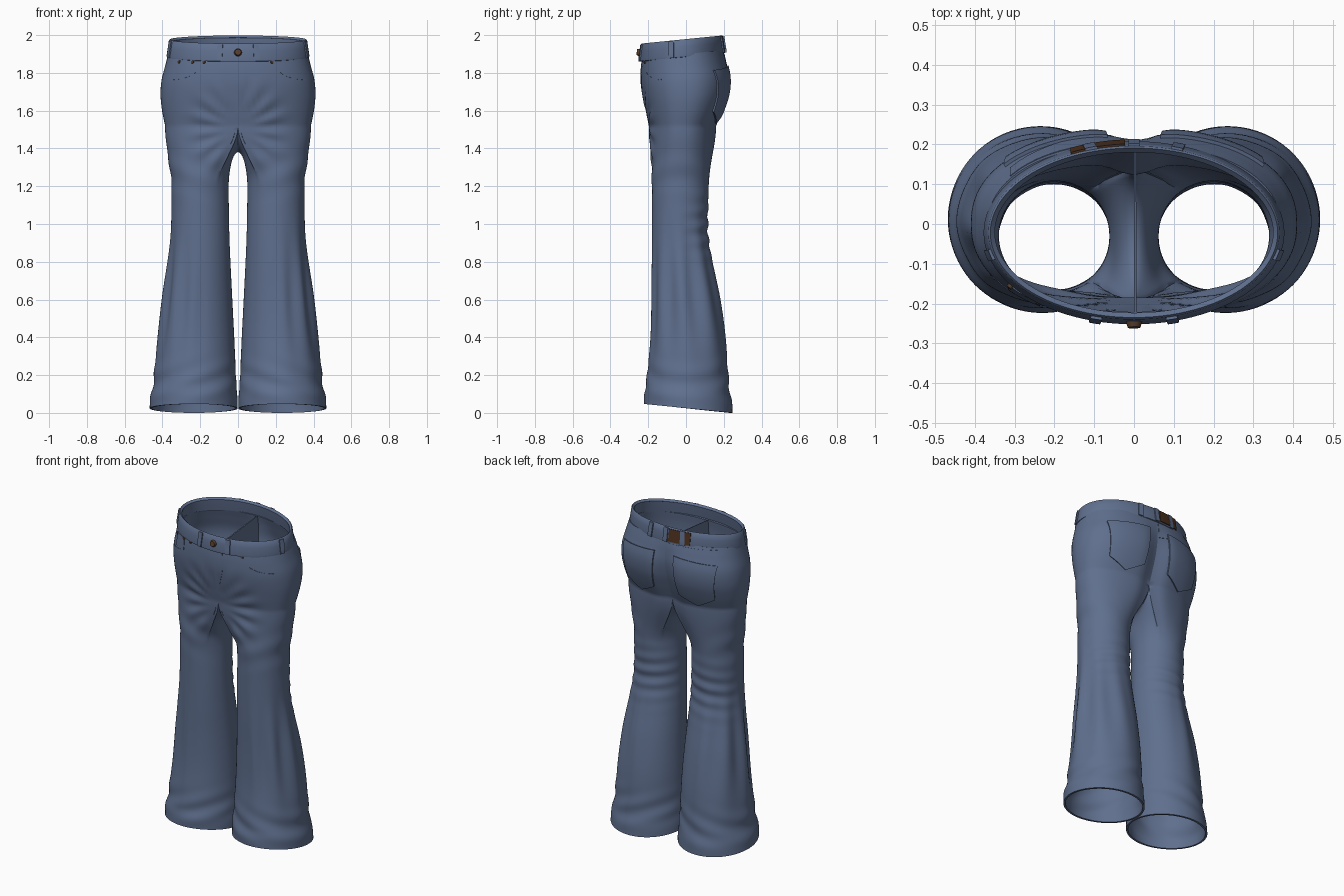
import bpy, bmesh, math
from mathutils import Vector
from mathutils.bvhtree import BVHTree

if "Cube" in bpy.data.objects:
    bpy.data.objects.remove(bpy.data.objects["Cube"])


def material(name, rgb):
    m = bpy.data.materials.new(name)
    m.use_nodes = True
    m.diffuse_color = (*rgb, 1)
    m.node_tree.nodes["Principled BSDF"].inputs["Base Color"].default_value = (*rgb, 1)
    return m


denim = material("denim blue", (0.115, 0.16, 0.27))
leather = material("brown leather", (0.07, 0.03, 0.013))
copper = material("dark copper", (0.1, 0.05, 0.025))

# Leg profile: height, outer x, inner x, front y, back y
LEG = [(0.0, .468, .002, -.222, .246), (.06, .464, .003, -.222, .243), (.12, .45, .008, -.21, .23),
       (.2, .442, .012, -.203, .223), (.4, .42, .02, -.186, .208), (.6, .395, .03, -.18, .18),
       (.8, .368, .04, -.18, .14), (.95, .354, .046, -.18, .117), (1.18, .352, .05, -.18, .12)]
# Hip profile: height, half width, front y, back y, cleft depth
HIP = [(1.52, .386, -.197, .165, .03), (1.6, .402, -.213, .2, .035), (1.68, .41, -.228, .228, .035),
       (1.76, .405, -.238, .234, .025), (1.84, .385, -.238, .215, .008), (1.9, .37, -.232, .198, 0)]
TILT = .1
ARC, INNER = 56, 28


def sample(table, z):
    """Smooth interpolation of a profile table at height z."""
    last = len(table) - 1
    i = max(k for k in range(last) if k == 0 or table[k][0] <= z)
    a, b = table[i], table[i + 1]
    p, n = table[max(i - 1, 0)], table[min(i + 2, last)]
    h = b[0] - a[0]
    t = (z - a[0]) / h
    out = []
    for c in range(1, len(a)):
        m0 = (b[c] - p[c]) / (b[0] - p[0]) * h
        m1 = (n[c] - a[c]) / (n[0] - a[0]) * h
        d = b[c] - a[c]
        out.append(a[c] + t * (m0 + t * (3 * d - 2 * m0 - m1 + t * (m0 + m1 - 2 * d))))
    return out


def bump(v, centre, width):
    return math.exp(-((v - centre) / width) ** 2)


def power(v, e):
    return math.copysign(abs(v) ** e, v)


def hip_point(z, angle):
    a, f, b, cleft = sample(HIP, z)
    x = a * power(math.cos(angle), .88) if abs(math.cos(angle)) > 1e-6 else 0
    y = (f + b) / 2 + (b - f) / 2 * power(math.sin(angle), .88)
    if y > 0:
        y -= cleft * bump(x, 0, .06)
    lift = min(max((z - 1.6) / .25, 0), 1)
    return Vector((x, y, z + TILT * y * lift))


def leg_ring(z):
    o, i, f, b = sample(LEG, z)
    spread = math.radians(125)
    angles = [spread * (2 * k / ARC - 1) for k in range(ARC + 1)]
    angles += [spread + (2 * math.pi - 2 * spread) * k / (INNER + 1) for k in range(1, INNER + 1)]
    ring = []
    for w in angles:
        x = (o + i) / 2 + (o - i) / 2 * math.cos(w)
        y = (f + b) / 2 + (b - f) / 2 * math.sin(w)
        drop = TILT * max(0, 1 - z / .5)
        ring.append(Vector((x, y, z + drop * (.25 - y))))
    return ring


def wrinkle(p):
    """Cloth folds, fading out at the centre plane."""
    x, y, z = p
    axis = Vector((x - .2, y + .03, 0))
    out = axis.normalized() if axis.length > 0 else axis
    back = max(out.y, 0)
    d = .005 * math.sin(z * 75 + x * 9) * bump(z, .98, .13) * back
    d += .008 * math.sin(math.atan2(out.y, out.x) * 9 + z * 2) * bump(z, .6, .28) * max(out.x + .3, 0)
    d += .004 * math.sin(z * 48 + x * 22) * bump(z, .17, .09)
    d += .003 * math.sin(z * 40 - x * 20) * bump(z, 1.28, .12) * max(out.x, -out.y, 0)
    q = p + out * d * min(x / .03, 1)
    # whiskers fanning out from the fly
    if y < -.05:
        r, fan = math.hypot(x, z - 1.5), math.atan2(z - 1.5, x)
        q.y += .005 * math.sin(fan * 15) * bump(r, .19, .08) * min(x / .05, 1)
    return q


def new_object(name, rings, closed, thick, offset=-1.0, mirror=False):
    """Loft rings of points, then thicken."""
    bm = bmesh.new()
    rows = [[bm.verts.new(p) for p in r] for r in rings]
    for a, b in zip(rows, rows[1:]):
        n = min(len(a), len(b))
        for i in range(n - 1 + (closed and len(a) == len(b))):
            j = (i + 1) % len(b)
            bm.faces.new((a[i], b[i], b[j], a[j]))
    return from_bmesh(name, bm, thick, offset, mirror)


def from_bmesh(name, bm, thick=0, offset=-1.0, mirror=False):
    mesh = bpy.data.meshes.new(name)
    bm.to_mesh(mesh)
    bm.free()
    obj = bpy.data.objects.new(name, mesh)
    bpy.context.collection.objects.link(obj)
    if mirror:
        obj.modifiers.new("mirror", 'MIRROR').merge_threshold = .0005
    if thick:
        s = obj.modifiers.new("thickness", 'SOLIDIFY')
        s.thickness, s.offset = thick, offset
    return obj


def finish(obj, mat, angle=40):
    bpy.ops.object.select_all(action='DESELECT')
    obj.select_set(True)
    bpy.context.view_layer.objects.active = obj
    bpy.ops.object.convert(target='MESH')
    obj.data.materials.append(mat)
    bpy.ops.object.shade_smooth_by_angle(angle=math.radians(angle))
    return obj


def tree_of(obj):
    return BVHTree.FromObject(obj, bpy.context.evaluated_depsgraph_get())


# Trouser body: hips, saddle shaped crotch and flared legs
arc = [math.pi * (k / ARC - .5) for k in range(ARC + 1)]
hips = [[hip_point(1.9 - .38 * k / 32, w) for w in arc] for k in range(33)]
seam = hips[-1]
front, rear = seam[0], seam[-1]
top = list(seam)
for k in range(1, INNER + 1):
    w = math.pi * k / (INNER + 1)
    top.append(Vector((0, (front.y + rear.y) / 2 + (rear.y - front.y) / 2 * math.cos(w),
                       front.z - .14 * math.sin(w))))
knee_top = leg_ring(1.18)
rings = hips[:-1] + [top]
for step in range(1, 25):
    t = step / 24
    ring = []
    for k, (a, b) in enumerate(zip(top, knee_top)):
        inner = math.sin(math.pi * (k - ARC) / (INNER + 1)) ** .7 if k > ARC else 0
        ease = t * t * (3 - 2 * t)
        s = (1 - inner) * ease + inner * math.sin(math.pi / 2 * t)
        h = (1 - inner) * t + inner * (1 - math.cos(math.pi / 2 * t))
        ring.append(Vector((a.x + (b.x - a.x) * s, a.y + (b.y - a.y) * ease, a.z + (b.z - a.z) * h)))
    rings.append(ring)
rings += [leg_ring(1.18 * (1 - k / 90)) for k in range(1, 91)]
rings = [[wrinkle(p) for p in r] for r in rings]
body = finish(new_object("trouser_body", rings, True, .012, mirror=True), denim, 50)
body_tree = tree_of(body)


# Waistband, tilted up toward the back
def band_ring(z, grow):
    ring = []
    for k in range(96):
        w = 2 * math.pi * k / 96
        y = -.022 + (.212 + grow) * math.sin(w)
        ring.append(Vector(((.36 + grow) * math.cos(w), y, z + TILT * y)))
    return ring


levels = [(1.979, .001), (1.974, .006), (1.94, .011), (1.895, .018), (1.886, .017), (1.884, .012)]
band = finish(new_object("waistband", [band_ring(*l) for l in levels], True, .016), denim)
band_tree = tree_of(band)


# Plates laid over the cloth
def patch(name, tree, degrees, shape, mat=denim, thick=.008, nu=14, nv=14):
    w = math.radians(degrees)
    d, side = Vector((math.cos(w), math.sin(w), 0)), Vector((-math.sin(w), math.cos(w), 0))
    rows = []
    for j in range(nv + 1):
        row = []
        for i in range(nu + 1):
            s, z = shape(2 * i / nu - 1, j / nv)
            hit, normal = tree.ray_cast(d * 2 + side * s + Vector((0, 0, z)), -d)[:2]
            row.append(hit - normal * .002 if hit else d * .2 + side * s + Vector((0, 0, z)))
        rows.append(row)
    return finish(new_object(name, rows, False, thick, 1.0), mat)


def box(s, z0, half, height):
    return lambda u, v: (s + u * half, z0 - v * height)


for label, sign in (("left", 1), ("right", -1)):
    def pocket(u, v):
        high = 1.825 - .012 * u * -sign
        low = 1.535 + .06 * abs(u)
        return -sign * .195 + u * (.128 - .02 * v), high + (low - high) * v

    def opening(u, v):
        t = (u + 1) * math.pi / 4
        x = .355 - (.175 - .005 * v) * math.cos(t)
        return sign * x, 1.868 - (.1 + .005 * v) * math.sin(t)

    def yoke(u, v):
        x = .16 + .15 * u
        return -sign * x, 1.9 - v * (.1 - .15 * (x - .01))

    patch(label + "_back_pocket", body_tree, 90, pocket, thick=.011)
    patch(label + "_back_yoke", body_tree, 90, yoke, thick=.004)
    if sign > 0:
        patch(label + "_pocket_edge", body_tree, -90, lambda u, v: opening(u, v), thick=.004, nv=1)
    else:
        patch(label + "_pocket_edge", body_tree, -90, lambda u, v: opening(-u, v), thick=.004, nv=1)

patch("coin_pocket", body_tree, -90, box(-.275, 1.862, .04, .075), thick=.005)
patch("fly_flap", body_tree, -90,
      lambda u, v: (.027 + .027 * u, 1.87 - v * (.25 - .06 * (u + 1) ** 2 / 2)), thick=.004)
patch("leather_patch", band_tree, 90, box(.09, 1.989, .068, .075), leather, .007)

# Belt loops
for number, degrees in enumerate((-112, -68, -12, 192, 60, 90, 120)):
    w = math.radians(degrees)
    reach = 1 / math.hypot(math.cos(w) / .375, math.sin(w) / .225)
    lean = TILT * (reach * math.sin(w) - .02)
    patch("belt_loop_%d" % (number + 1), band_tree, degrees, box(0, 1.974 + lean, .014, .086),
          thick=.009, nu=4, nv=6)


# Button and rivets
def stud(name, tree, x, z, radius, depth):
    hit, normal = tree.ray_cast(Vector((x, -2, z)), Vector((0, 1, 0)))[:2]
    bm = bmesh.new()
    bmesh.ops.create_cone(bm, cap_ends=True, segments=20, radius1=radius, radius2=radius * .75, depth=depth)
    obj = from_bmesh(name, bm)
    obj.location = hit + normal * depth * .4
    obj.rotation_euler = normal.to_track_quat('Z', 'Y').to_euler()
    finish(obj, copper)


stud("waist_button", band_tree, 0, 1.908, .021, .016)
for number, x in enumerate((-.31, -.24, -.18, .18)):
    stud("rivet_%d" % (number + 1), body_tree, x, 1.857, .009, .008)
